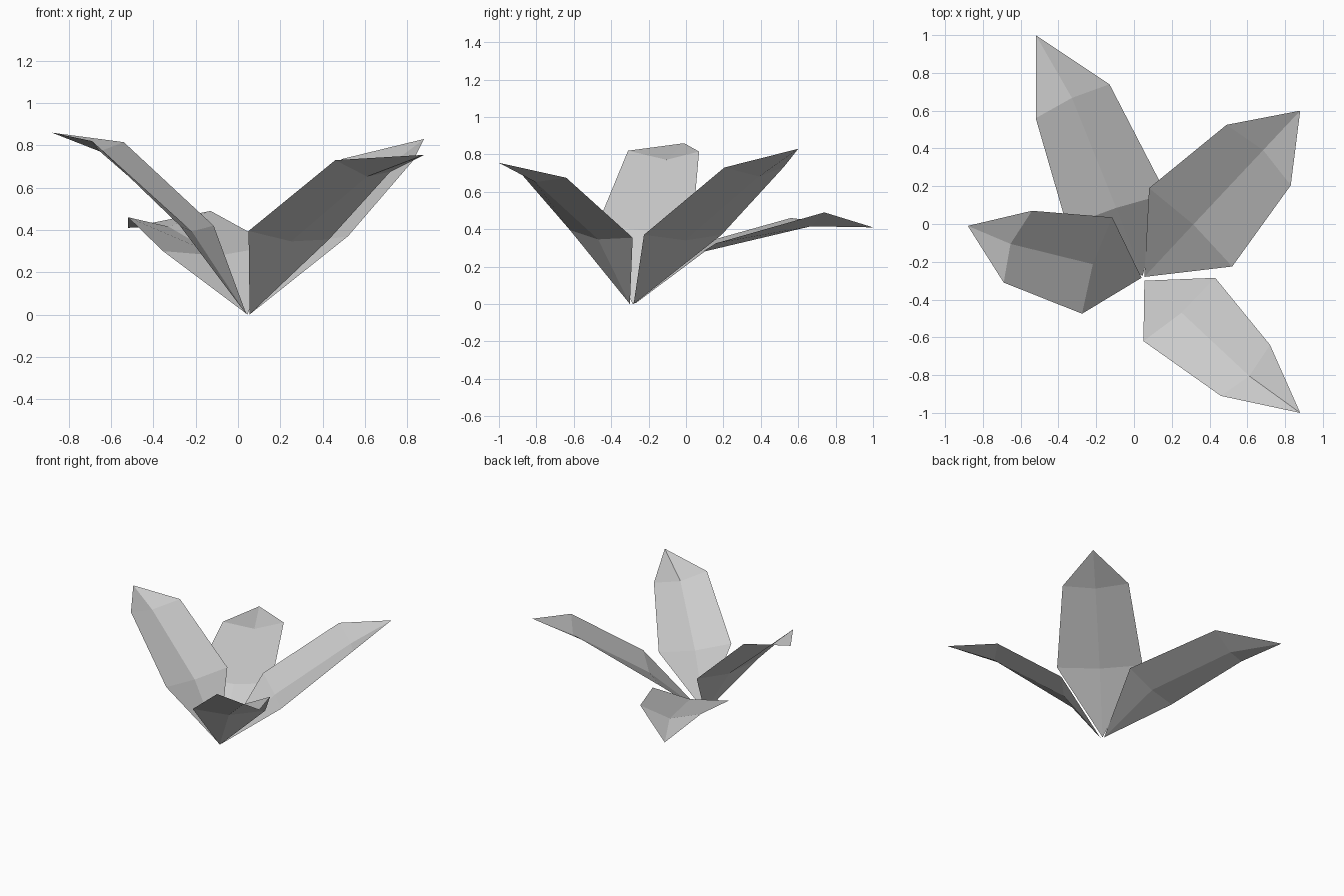
import bpy
import bmesh
from mathutils import Vector

# Remove the default object
default_cube = bpy.data.objects.get("Cube")
if default_cube:
    bpy.data.objects.remove(default_cube, do_unlink=True)

# Single leaf colour
leaf_colour = (0.6, 0.6, 0.6, 1.0)
leaf_material = bpy.data.materials.new("light grey leaf")
leaf_material.use_nodes = True
leaf_material.diffuse_color = leaf_colour
shader = next(node for node in leaf_material.node_tree.nodes if node.type == "BSDF_PRINCIPLED")
shader.inputs["Base Color"].default_value = leaf_colour

LOWER_FOLD = 0.036
UPPER_FOLD = 0.062


def crease_point(edge_a, edge_b, along, depth):
    """Middle of a cross-section, pushed outward to make the leaf's keel."""
    normal = (edge_b - edge_a).cross(along).normalized()
    if normal.z < 0:
        normal.negate()
    return (edge_a + edge_b) / 2 - normal * depth


def make_leaf(name, base, lower_edges, upper_edges, tip):
    """Open, creased sheet: pointed base, two cross-sections, pointed tip."""
    base, tip = Vector(base), Vector(tip)
    along = tip - base
    bm = bmesh.new()
    rows = []
    for edges, fold in ((lower_edges, LOWER_FOLD), (upper_edges, UPPER_FOLD)):
        edge_a, edge_b = (Vector(point) for point in edges)
        crease = crease_point(edge_a, edge_b, along, fold)
        rows.append([bm.verts.new(point) for point in (edge_a, crease, edge_b)])
    base_vert, tip_vert = bm.verts.new(base), bm.verts.new(tip)
    lower, upper = rows
    for near, far in ((0, 1), (1, 2)):
        bm.faces.new((base_vert, lower[far], lower[near]))
        bm.faces.new((lower[near], lower[far], upper[far], upper[near]))
        bm.faces.new((upper[near], upper[far], tip_vert))

    # Point the sheet's faces toward its upper side
    bm.normal_update()
    if sum(face.normal.z for face in bm.faces) < 0:
        bmesh.ops.reverse_faces(bm, faces=bm.faces[:])

    mesh = bpy.data.meshes.new(name)
    bm.to_mesh(mesh)
    bm.free()
    mesh.materials.append(leaf_material)
    leaf = bpy.data.objects.new(name, mesh)
    bpy.context.collection.objects.link(leaf)
    return leaf


# Four leaves fanning out from one root
make_leaf(
    "front_left_leaf",
    base=(0.055, -0.3, 0),
    lower_edges=((0.05, -0.62, 0.395), (0.43, -0.285, 0.355)),
    upper_edges=((0.46, -0.91, 0.73), (0.72, -0.64, 0.675)),
    tip=(0.88, -1, 0.755),
)
make_leaf(
    "back_left_leaf",
    base=(0.055, -0.28, 0),
    lower_edges=((0.08, 0.19, 0.37), (0.52, -0.225, 0.37)),
    upper_edges=((0.49, 0.525, 0.735), (0.83, 0.205, 0.73)),
    tip=(0.88, 0.6, 0.83),
)
make_leaf(
    "right_leaf",
    base=(0.04, -0.285, 0),
    lower_edges=((-0.115, 0.035, 0.42), (-0.275, -0.475, 0.42)),
    upper_edges=((-0.54, 0.07, 0.815), (-0.69, -0.31, 0.82)),
    tip=(-0.88, -0.01, 0.86),
)
make_leaf(
    "back_right_leaf",
    base=(0.045, -0.275, 0),
    lower_edges=((0.17, 0.16, 0.325), (-0.355, -0.01, 0.3)),
    upper_edges=((-0.13, 0.74, 0.49), (-0.52, 0.56, 0.46)),
    tip=(-0.52, 1, 0.41),
)
